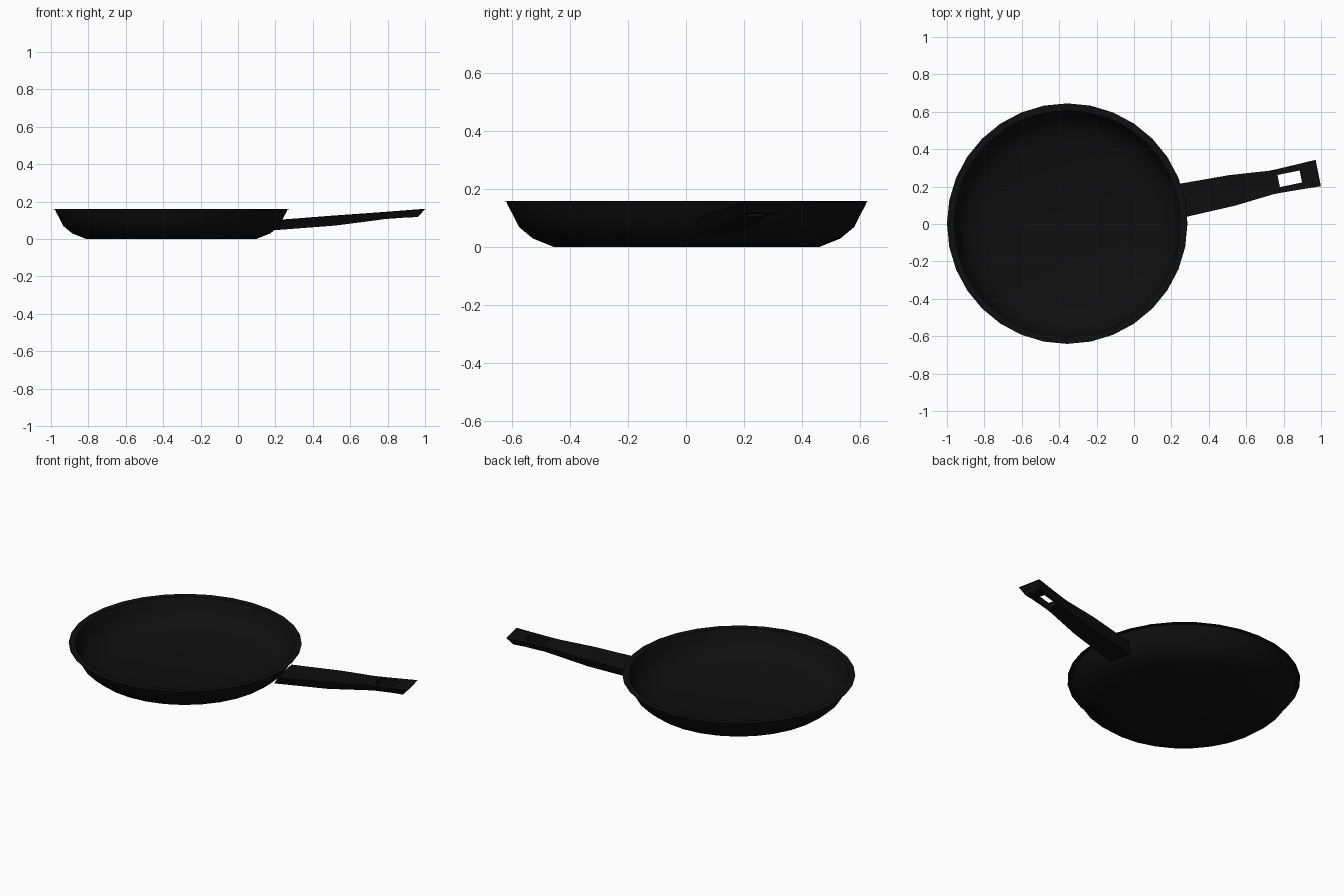
import bpy, bmesh
from math import sin, cos, pi, radians
from mathutils import Matrix

cube = bpy.data.objects.get("Cube")
if cube:
    bpy.data.objects.remove(cube, do_unlink=True)

CENTRE = (-0.357, 0.002, 0)
SIDES = 32

black = bpy.data.materials.new("matte black")
black.use_nodes = True
colour = (0.0045, 0.0045, 0.0045, 1)
black.diffuse_color = colour
black.node_tree.nodes["Principled BSDF"].inputs["Base Color"].default_value = colour


def finish(bm, name):
    bmesh.ops.recalc_face_normals(bm, faces=bm.faces)
    mesh = bpy.data.meshes.new(name)
    bm.to_mesh(mesh)
    bm.free()
    mesh.materials.append(black)
    obj = bpy.data.objects.new(name, mesh)
    bpy.context.collection.objects.link(obj)
    bpy.ops.object.select_all(action='DESELECT')
    obj.select_set(True)
    bpy.context.view_layer.objects.active = obj
    bpy.ops.object.shade_smooth_by_angle(angle=radians(30))
    return obj


# Pan body: outer wall, thin flat lip, inner wall and cooking floor
profile = [(0.455, 0), (0.53, 0.03), (0.578, 0.07), (0.595, 0.105),
           (0.617, 0.146), (0.621, 0.158), (0.643, 0.16), (0.606, 0.16),
           (0.584, 0.108), (0.566, 0.076), (0.52, 0.04), (0.45, 0.015)]
bm = bmesh.new()
rings = []
for r, z in profile:
    rings.append([bm.verts.new((r * cos(2 * pi * i / SIDES), r * sin(2 * pi * i / SIDES), z))
                  for i in range(SIDES)])
for a, b in zip(rings, rings[1:]):
    for i in range(SIDES):
        j = (i + 1) % SIDES
        bm.faces.new((a[i], a[j], b[j], b[i]))
bm.faces.new(rings[0])
bm.faces.new(rings[-1])
bm.transform(Matrix.Translation(CENTRE))
finish(bm, "pan_body")

# Handle: top radius, bottom radius, half width, top height, bottom height
stations = [(0.60, 0.565, 0.091, 0.102, 0.048),
            (0.90, 0.885, 0.083, 0.125, 0.072),
            (1.11, 1.11, 0.064, 0.140, 0.100),
            (1.153, 1.153, 0.064, 0.143, 0.106),
            (1.274, 1.274, 0.068, 0.152, 0.115),
            (1.369, 1.335, 0.072, 0.159, 0.117)]
HOLE = 3         # the hanging hole lies between this station and the next
HOLE_HALF = 0.033
bm = bmesh.new()
rings = []
for rt, rb, w, zt, zb in stations:
    top = [(rt, p, zt) for p in (-w, -HOLE_HALF, HOLE_HALF, w)]
    low = [(rb, p, zb) for p in (0.72 * w, HOLE_HALF, -HOLE_HALF, -0.72 * w)]
    rings.append([bm.verts.new(c) for c in top + low])
for s, (a, b) in enumerate(zip(rings, rings[1:])):
    for i in range(8):
        j = (i + 1) % 8
        if s == HOLE and i in (1, 5):
            continue
        bm.faces.new((a[i], a[j], b[j], b[i]))

# Walls of the hanging hole
a, b = rings[HOLE], rings[HOLE + 1]
for t, u in ((1, 6), (2, 5)):
    bm.faces.new((a[t], b[t], b[u], a[u]))
for ring in (a, b):
    bm.faces.new((ring[1], ring[2], ring[5], ring[6]))

# Closed ends of the handle
for ring in (rings[0], rings[-1]):
    bm.faces.new(ring)
bm.transform(Matrix.Translation(CENTRE) @ Matrix.Rotation(radians(11.4), 4, 'Z'))
finish(bm, "handle")
